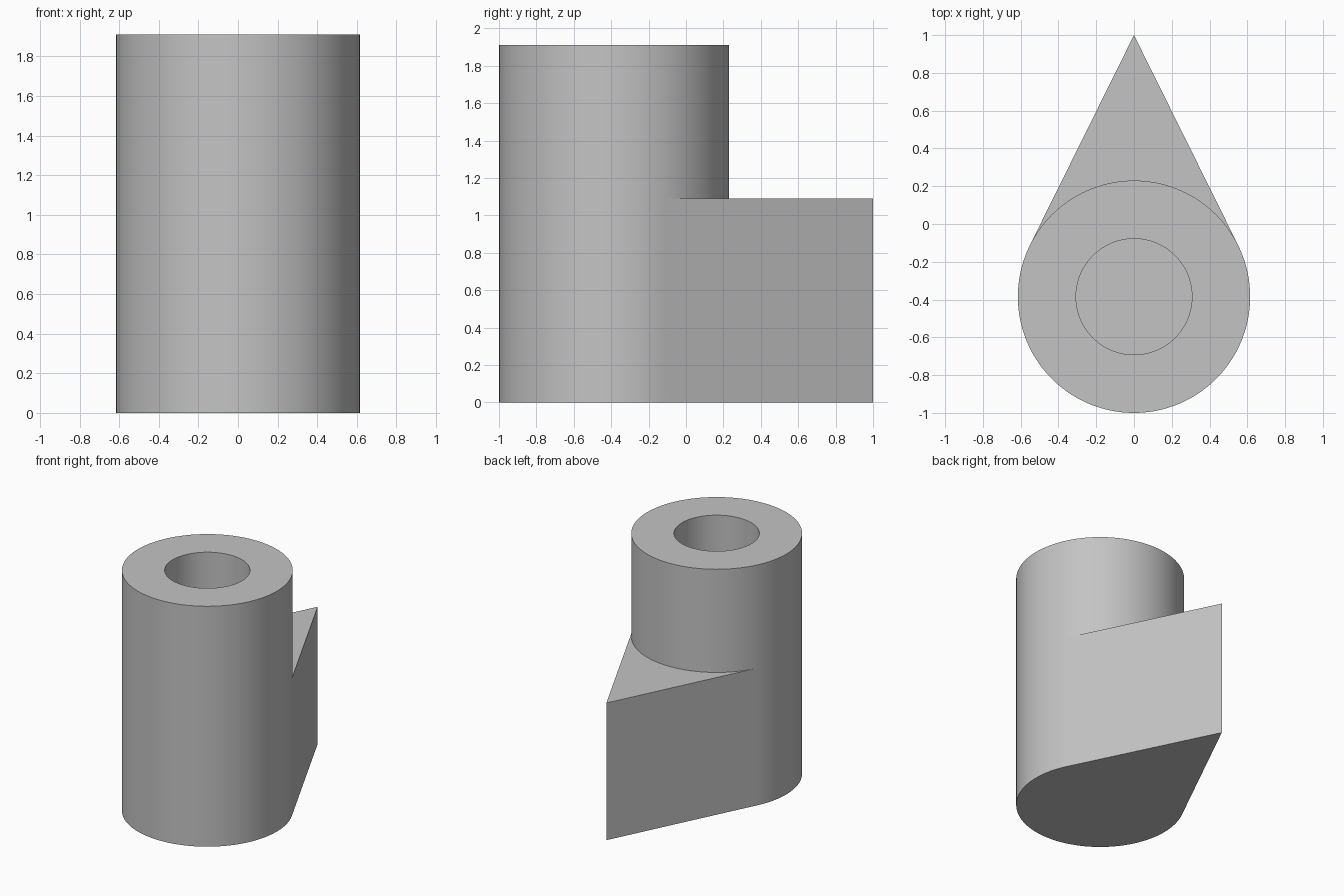
import bpy, bmesh
from math import asin, cos, sin, pi, radians

cube = bpy.data.objects.get("Cube")
if cube:
    bpy.data.objects.remove(cube, do_unlink=True)

RADIUS, BORE = 0.615, 0.307
CENTER_Y, TIP_Y = -0.385, 1.0
SHOULDER, TOP, BORE_FLOOR = 1.09, 1.91, 1.09
FRONT_STEPS, BACK_STEPS = 80, 48

# Angle at which the wedge sides touch the cylinder
tangent = asin(RADIUS / (TIP_Y - CENTER_Y))
front = [pi - tangent + (pi + 2 * tangent) * i / FRONT_STEPS
         for i in range(FRONT_STEPS + 1)]
back = [tangent + (pi - 2 * tangent) * i / BACK_STEPS
        for i in range(1, BACK_STEPS)]
angles = front + back

bm = bmesh.new()


def ring(radius, z, which):
    return [bm.verts.new((radius * cos(a), CENTER_Y + radius * sin(a), z))
            for a in which]


def bridge(lower, upper, closed=True):
    count = len(lower)
    for i in range(count if closed else count - 1):
        j = (i + 1) % count
        bm.faces.new((lower[i], lower[j], upper[j], upper[i]))


# Teardrop lower body
base = ring(RADIUS, 0, front)
shoulder = ring(RADIUS, SHOULDER, angles)
tip_low = bm.verts.new((0, TIP_Y, 0))
tip_high = bm.verts.new((0, TIP_Y, SHOULDER))
last = len(front) - 1
bridge(base, shoulder[:last + 1], closed=False)
bm.faces.new((base[last], tip_low, tip_high, shoulder[last]))
bm.faces.new((tip_low, base[0], shoulder[0], tip_high))
bm.faces.new([tip_low] + base[::-1])

# Flat wedge top behind the cylinder
arc = shoulder[last:] + shoulder[:1]
for a, b in zip(arc, arc[1:]):
    bm.faces.new((a, tip_high, b))

# Upper cylinder, rim and blind bore
rim_outer = ring(RADIUS, TOP, angles)
rim_inner = ring(BORE, TOP, angles)
bore_floor = ring(BORE, BORE_FLOOR, angles)
bridge(shoulder, rim_outer)
bridge(rim_outer, rim_inner)
bridge(rim_inner, bore_floor)
bm.faces.new(bore_floor)
bmesh.ops.recalc_face_normals(bm, faces=bm.faces)

mesh = bpy.data.meshes.new("teardrop_sleeve")
bm.to_mesh(mesh)
bm.free()
body = bpy.data.objects.new("teardrop_sleeve", mesh)
bpy.context.collection.objects.link(body)

# Plain grey
grey = bpy.data.materials.new("plain grey")
grey.use_nodes = True
color = (0.55, 0.55, 0.55, 1)
grey.diffuse_color = color
for node in grey.node_tree.nodes:
    if node.type == "BSDF_PRINCIPLED":
        node.inputs["Base Color"].default_value = color
mesh.materials.append(grey)

bpy.ops.object.select_all(action="DESELECT")
body.select_set(True)
bpy.context.view_layer.objects.active = body
bpy.ops.object.shade_smooth_by_angle(angle=radians(30))
